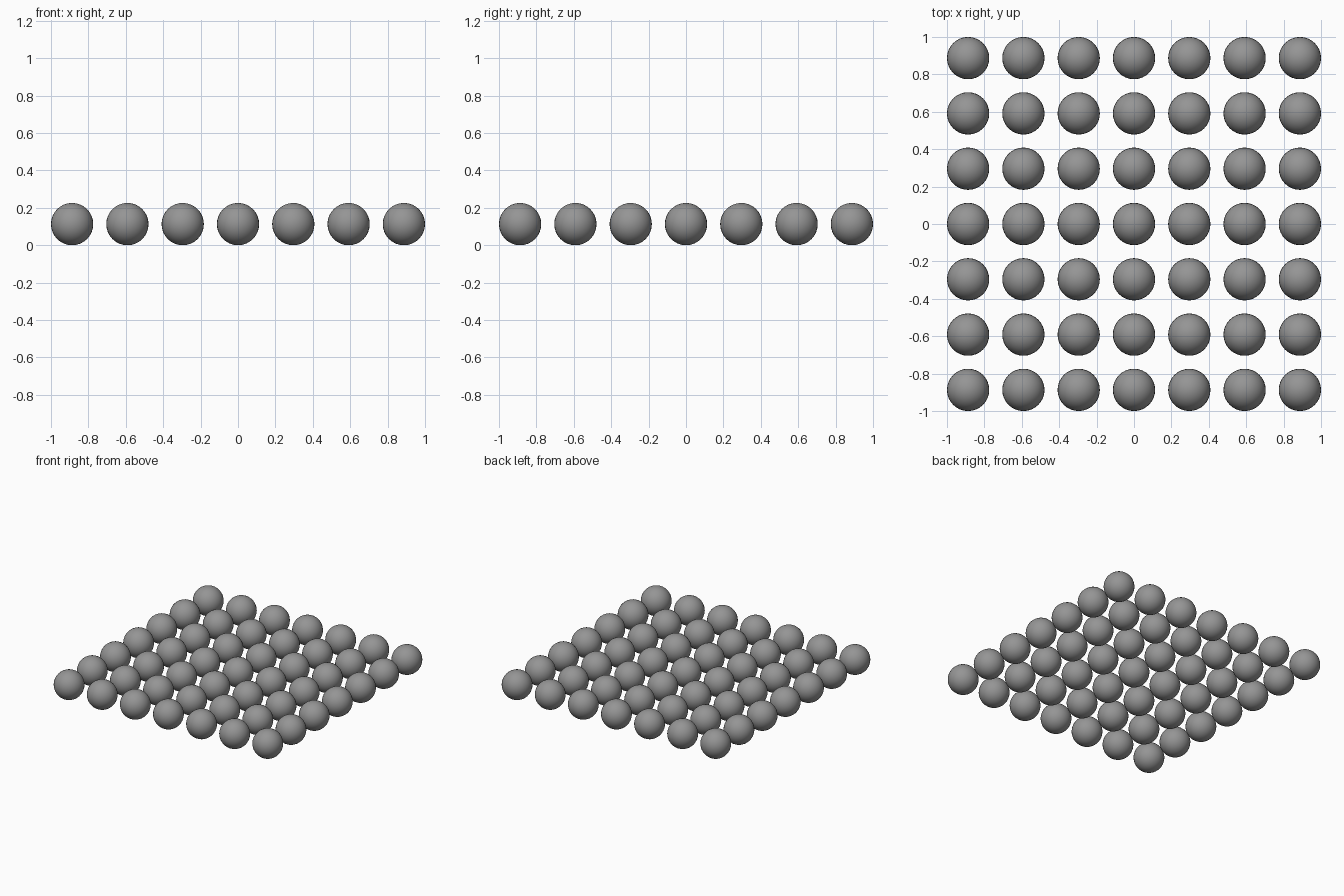
import bpy

if "Cube" in bpy.data.objects:
    bpy.data.objects.remove(bpy.data.objects["Cube"])

COUNT = 7            # balls per side
RADIUS = 0.113
SPACING = 2 * (1 - RADIUS) / (COUNT - 1)

# Dark grey material
grey = bpy.data.materials.new("dark_grey")
grey.diffuse_color = (0.3, 0.3, 0.3, 1)
grey.use_nodes = True
grey.node_tree.nodes["Principled BSDF"].inputs["Base Color"].default_value = grey.diffuse_color

# One smooth ball mesh shared by the whole grid
bpy.ops.mesh.primitive_uv_sphere_add(segments=32, ring_count=16, radius=RADIUS)
first = bpy.context.object
bpy.ops.object.shade_smooth()
mesh = first.data
mesh.name = "ball"
mesh.materials.append(grey)
bpy.data.objects.remove(first)

# Flat square grid of balls resting on the ground
for row in range(COUNT):
    for col in range(COUNT):
        ball = bpy.data.objects.new(f"ball_{row + 1}_{col + 1}", mesh)
        ball.location = ((col - (COUNT - 1) / 2) * SPACING,
                         (row - (COUNT - 1) / 2) * SPACING,
                         RADIUS)
        bpy.context.collection.objects.link(ball)
